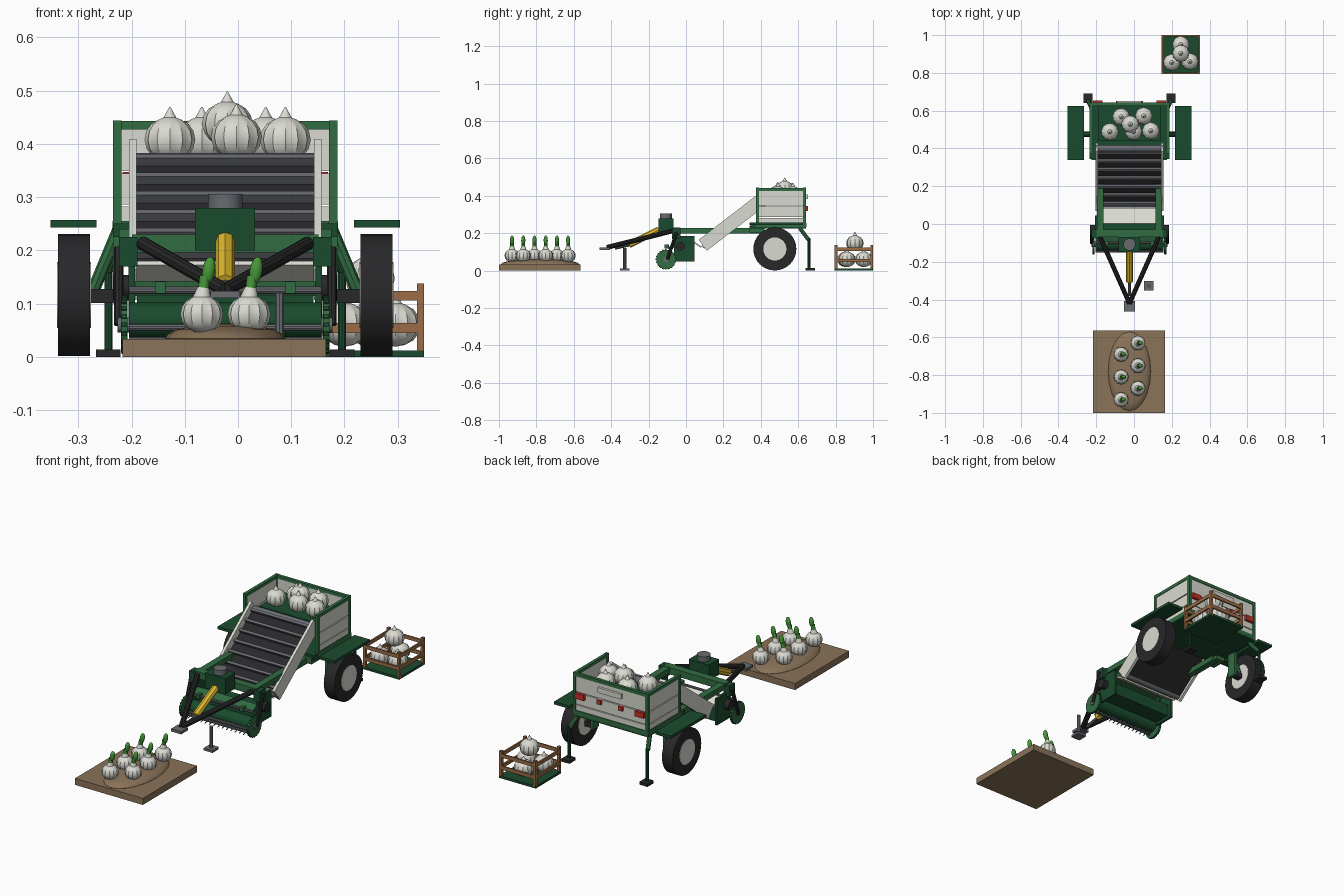
import bpy, bmesh, math
from mathutils import Vector, Matrix

if "Cube" in bpy.data.objects:
    bpy.data.objects.remove(bpy.data.objects["Cube"])

CX = -0.024  # centre line of the machine


def mat(name, rgb):
    m = bpy.data.materials.new(name)
    m.diffuse_color = [((c / 255 + .055) / 1.055) ** 2.4 for c in rgb] + [1]
    m.use_nodes = True
    m.node_tree.nodes["Principled BSDF"].inputs["Base Color"].default_value = m.diffuse_color
    return m


GREEN = mat("frame green", (50, 108, 66))
DARK = mat("deep green", (26, 75, 46))
LEAF = mat("leaf green", (70, 152, 57))
WHITE = mat("off white", (218, 218, 210))
BLACK = mat("black", (40, 40, 42))
GREY = mat("steel grey", (104, 107, 112))
YELLOW = mat("yellow", (228, 188, 46))
SOIL = mat("soil brown", (138, 115, 89))
WOOD = mat("wood brown", (154, 108, 70))
RED = mat("lamp red", (194, 48, 38))


def finish(name, bm, m, smooth=False):
    bmesh.ops.recalc_face_normals(bm, faces=bm.faces)
    me = bpy.data.meshes.new(name)
    bm.to_mesh(me)
    bm.free()
    me.materials.append(m)
    ob = bpy.data.objects.new(name, me)
    bpy.context.collection.objects.link(ob)
    if smooth:
        bpy.ops.object.select_all(action='DESELECT')
        ob.select_set(True)
        bpy.context.view_layer.objects.active = ob
        bpy.ops.object.shade_smooth_by_angle(angle=math.radians(35))
    return ob


def box(name, c, s, m, rx=0):
    bm = bmesh.new()
    bmesh.ops.create_cube(bm, size=1, matrix=Matrix.Translation(c) @ Matrix.Rotation(rx, 4, 'X') @ Matrix.Diagonal((*s, 1)))
    return finish(name, bm, m)


def ext(name, x, y, z, m):
    """Box from ranges."""
    return box(name, [(a + b) / 2 for a, b in (x, y, z)], [b - a for a, b in (x, y, z)], m)


def cyl(name, p, q, r, m, seg=16, r2=None):
    p, q = Vector(p), Vector(q)
    d = q - p
    M = Matrix.Translation((p + q) / 2) @ d.to_track_quat('Z', 'Y').to_matrix().to_4x4()
    bm = bmesh.new()
    bmesh.ops.create_cone(bm, cap_ends=True, segments=seg, radius1=r, radius2=r if r2 is None else r2, depth=d.length, matrix=M)
    return finish(name, bm, m, seg > 10)


def ball(name, c, s, m, rot=Matrix.Identity(4)):
    bm = bmesh.new()
    bmesh.ops.create_uvsphere(bm, u_segments=20, v_segments=10, radius=1,
                              matrix=Matrix.Translation(c) @ rot @ Matrix.Diagonal((*s, 1)))
    return finish(name, bm, m, True)


def bulb(name, c, r):
    """Round ribbed bulb turned from a profile, with pointed neck."""
    prof = [(.02, -.93), (.4, -.86), (.72, -.66), (.92, -.38), (1, 0), (.93, .36), (.74, .65), (.45, .85), (.27, .92), (.15, 1.13), (.03, 1.36)]
    n, bm, rings = 48, bmesh.new(), []
    for i, (pr, pz) in enumerate(prof):
        ring = []
        for k in range(n):
            f = 1.06 if k % 4 == 0 and 1 < i < 7 else 1
            a = 2 * math.pi * k / n
            ring.append(bm.verts.new((c[0] + r * pr * f * math.cos(a), c[1] + r * pr * f * math.sin(a), c[2] + r * pz)))
        rings.append(ring)
    for a, b in zip(rings, rings[1:]):
        for k in range(n):
            bm.faces.new((a[k], a[(k + 1) % n], b[(k + 1) % n], b[k]))
    bm.faces.new(rings[0])
    bm.faces.new(rings[-1])
    finish(name, bm, WHITE, True)


# Soil bed with planted bulbs
ext("soil_slab", (-.217, .165), (-1, -.565), (0, .033), SOIL)
ball("soil_mound", (CX, -.78, .034), (.113, .21, .029), SOIL)
for i in range(6):
    x, y = (.021, -.068)[i % 2], -.63 - .06 * i
    bulb("planted_bulb", (x, y, .08), .038)
    cyl("bulb_neck", (x, y, .108), (x + .003, y, .13), .018, WHITE, 12, .011)
    cyl("green_stem", (x + .002, y, .12), (x + .006, y, .152), .01, LEAF, 12)
    ball("leaf", (x + .013, y, .162), (.012, .011, .026), LEAF, Matrix.Rotation(.15, 4, 'Y'))

# Wooden crate
X0, X1, Y0, Y1 = .145, .35, .795, 1.0
ext("crate_floor", (X0, X1), (Y0, Y1), (0, .012), DARK)
for x in (X0 + .007, X1 - .007):
    for y in (Y0 + .007, Y1 - .007):
        box("crate_post", (x, y, .069), (.014, .014, .138), WOOD)
for z in (.054, .115):
    for x in (X0 + .004, X1 - .004):
        box("crate_side_slat", (x, (Y0 + Y1) / 2, z), (.008, Y1 - Y0, .018), WOOD)
    for y in (Y0 + .004, Y1 - .004):
        box("crate_end_slat", ((X0 + X1) / 2, y, z), (X1 - X0, .008, .018), WOOD)
for c in ((.248, .95, .06), (.2, .855, .06), (.296, .86, .06), (.248, .903, .147)):
    bulb("crate_bulb", c, .044)

# Bin: floor, deck, frame, slatted walls
ext("bin_floor", (-.235, .187), (.345, .642), (.225, .25), DARK)
ext("load_deck", (-.19, .142), (.44, .63), (.355, .365), DARK)
for s in (-1, 1):
    x = CX + s * .203
    for y in (.382, .634):
        box("bin_post", (x, y, .335), (.016, .016, .218), GREEN)
    box("bin_top_rail", (x, .508, .435), (.016, .268, .016), GREEN)
    box("bin_bottom_rail", (x, .508, .244), (.018, .268, .022), GREEN)
    for z0, z1 in ((.255, .282), (.286, .344), (.349, .428)):
        ext("side_board", (x - .005, x + .005), (.388, .63), (z0, z1), WHITE)
box("rear_top_rail", (CX, .634, .435), (.42, .016, .016), GREEN)
box("rear_bottom_rail", (CX, .634, .244), (.42, .018, .022), GREEN)
for z0, z1 in ((.255, .282), (.286, .344), (.349, .428)):
    ext("rear_board", (-.222, .174), (.629, .639), (z0, z1), WHITE)
for s in (-1, 1):
    box("rear_lamp", (CX + s * .168, .646, .333), (.05, .014, .028), RED)
    box("small_rear_lamp", (CX + s * .06, .644, .333), (.022, .012, .022), RED)
box("rear_plate", (CX, .645, .395), (.13, .012, .026), WHITE)
for c in ((-.128, .488, .408), (-.068, .567, .408), (-.003, .49, .413), (.052, .572, .408), (.089, .493, .408), (-.02, .528, .437)):
    bulb("loaded_bulb", c, .045)

# Wheels, fenders, stub axles, rear stands
for s in (-1, 1):
    x = CX + s * .284
    cyl("tyre", (x - .03, .475, .116), (x + .03, .475, .116), .115, BLACK, 32)
    cyl("wheel_rim", (x - .032, .475, .116), (x + .032, .475, .116), .062, WHITE, 24)
    box("fender", (CX + s * .285, .483, .25), (.086, .286, .014), DARK)
    box("stub_axle", (CX + s * .235, .475, .114), (.06, .03, .026), BLACK)
    cyl("axle_strut", (CX + s * .252, .475, .115), (CX + s * .2, .475, .24), .012, GREEN, 8)
    box("axle_hanger", (CX + s * .204, .475, .17), (.014, .05, .14), GREEN)
    x = CX + s * .2195
    cyl("stand_bracket", (CX + s * .2, .61, .225), (x, .655, .165), .011, GREEN, 8)
    cyl("rear_stand", (x, .658, .01), (x, .658, .175), .008, DARK, 10)
    box("stand_foot", (x, .665, .007), (.046, .05, .014), BLACK)

# Inclined conveyor
ang = math.radians(37.6)
base, d, n = Vector((CX, .09, .136)), Vector((0, math.cos(ang), math.sin(ang))), Vector((0, -math.sin(ang), math.cos(ang)))
mid = base + d * .2
for s in (-1, 1):
    box("conveyor_side", mid + Vector((s * .174, 0, 0)), (.014, .4, .073), WHITE, ang)
box("conveyor_belt", mid - n * .012 - d * .004, (.334, .385, .022), BLACK, ang)
for i in range(7):
    box("conveyor_slat", base + d * (.03 + .057 * i) + n * .006, (.334, .012, .024), GREY, ang)
for t in (.012, .385):
    p = base + d * t - n * .008
    cyl("conveyor_roller", p - Vector((.178, 0, 0)), p + Vector((.178, 0, 0)), .018, GREY)
box("intake_apron", (CX, .042, .151), (.334, .095, .008), WHITE, -.56)

# Chassis rails and front cross beam
for s in (-1, 1):
    ext("chassis_rail", *[sorted((CX + s * .138, CX + s * .172)), (-.07, .4), (.2, .228)], GREEN)
    ext("rail_outrigger", *[sorted((CX + s * .15, CX + s * .2)), (.34, .42), (.205, .24)], GREEN)
box("front_cross_beam", (CX, -.05, .213), (.35, .04, .034), GREEN)

# Lifting header: housing, drum, discs, rods, arms
ext("header_housing", (-.19, .142), (-.055, .03), (.06, .122), DARK)
box("housing_lip", (CX, -.07, .128), (.34, .05, .012), GREEN, .35)
cyl("lifting_drum", (-.205, -.107, .068), (.157, -.107, .068), .034, DARK, 20)
for z, y in ((.125, -.1), (.055, -.145), (.03, -.125)):
    cyl("header_rod", (-.205, y, z), (.157, y, z), .007, GREY, 10)
for i in range(14):
    x = CX - .156 + i * .024
    cyl("lifting_tine", (x, -.11, .032), (x, -.145, .022), .005, GREY, 6, .002)
for s in (-1, 1):
    x = CX + s * .19
    cyl("header_disc", (x - .006, -.107, .06), (x + .006, -.107, .06), .052, GREEN, 24)
    for k in range(20):  # teeth round the disc
        a = k * math.pi / 10
        box("disc_tooth", (x, -.107 + .05 * math.cos(a), .06 + .05 * math.sin(a)), (.01, .01, .008), DARK, a)
    cyl("disc_hub", (x - .012, -.107, .06), (x + .012, -.107, .06), .014, GREY, 12)
    ext("header_cheek", sorted((CX + s * .17, CX + s * .182)), (-.065, .045), (.05, .185), DARK)
    cyl("header_arm", (CX + s * .2, -.05, .205), (CX + s * .2, -.1, .06), .009, BLACK, 8)
    cyl("side_motor", (CX + s * .18, -.03, .13), (CX + s * .21, -.03, .13), .024, BLACK)
    ext("beam_end", sorted((CX + s * .165, CX + s * .2)), (-.075, -.03), (.17, .225), DARK)
    box("rod_clamp", (CX + s * .122, -.103, .13), (.02, .024, .022), GREEN)

# Gearbox, drawbar, cylinder, hitch, jack
ext("gearbox", (-.081, .032), (-.148, -.068), (.2, .28), DARK)
cyl("gearbox_cap", (CX, -.108, .28), (CX, -.108, .306), .032, GREY, 20)
for s in (-1, 1):
    cyl("drawbar_tube", (CX + s * .155, -.07, .213), (CX, -.42, .125), .013, BLACK, 10)
box("hitch_plate", (CX, -.435, .117), (.056, .055, .014), GREY)
cyl("lift_cylinder", (CX, -.305, .138), (CX, -.145, .218), .018, YELLOW, 8)
cyl("cylinder_rod", (CX, -.38, .12), (CX, -.3, .138), .008, GREY, 10)
cyl("jack_post", (.078, -.327, .01), (.078, -.327, .12), .009, GREY, 10)
box("jack_foot", (.078, -.327, .006), (.05, .05, .012), GREY)
